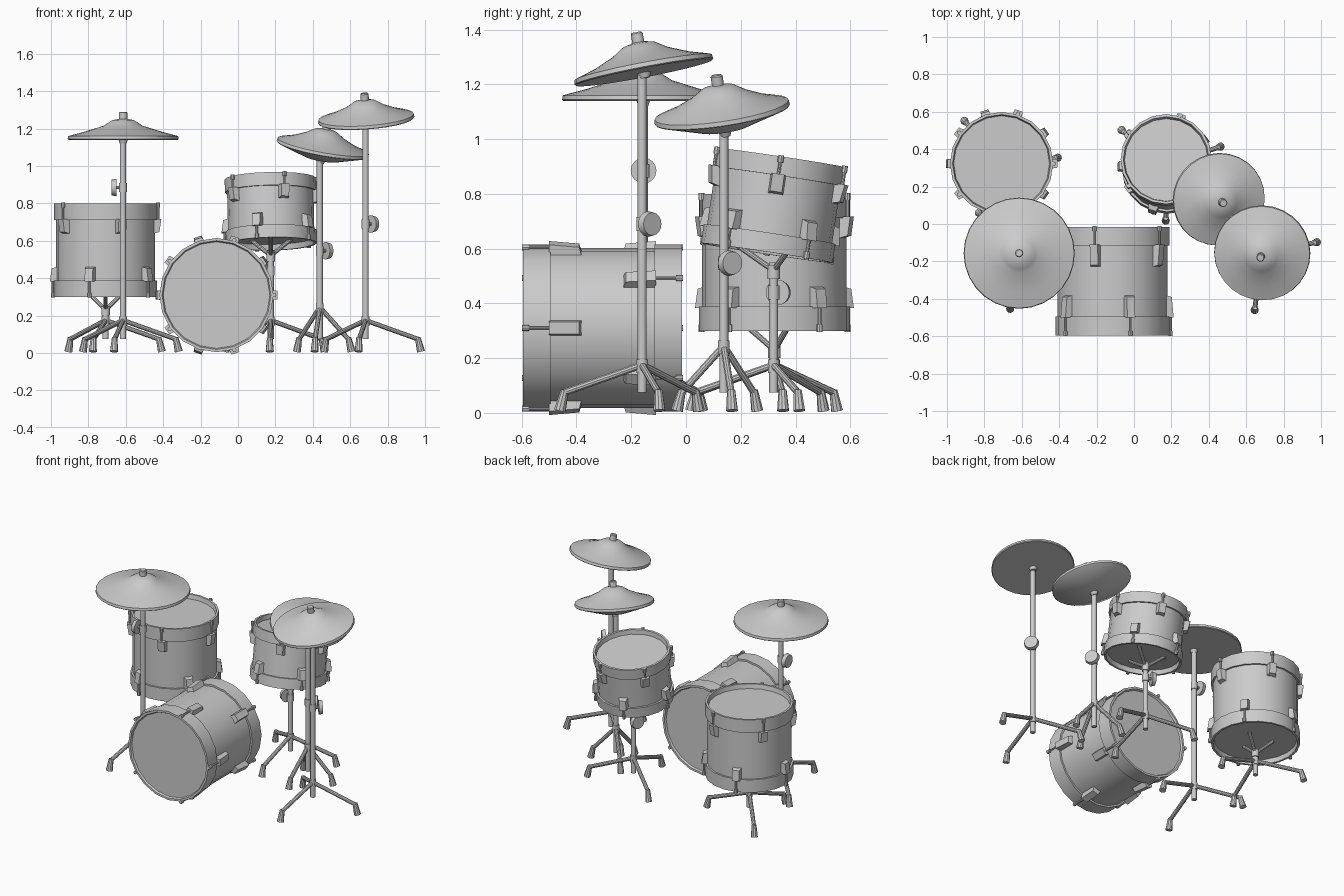
import bpy, bmesh
from math import sin, cos, pi, radians
from mathutils import Matrix, Vector

if "Cube" in bpy.data.objects:
    bpy.data.objects.remove(bpy.data.objects["Cube"])


def finish(bm, name, angle=35):
    bmesh.ops.recalc_face_normals(bm, faces=bm.faces)
    me = bpy.data.meshes.new(name)
    bm.to_mesh(me)
    bm.free()
    ob = bpy.data.objects.new(name, me)
    bpy.context.collection.objects.link(ob)
    bpy.ops.object.select_all(action='DESELECT')
    ob.select_set(True)
    bpy.context.view_layer.objects.active = ob
    bpy.ops.object.shade_smooth_by_angle(angle=radians(angle))
    return ob


def lathe(bm, profile, mat, n):
    """Closed solid of revolution about local z, from (radius, z) points."""
    rings = []
    for r, z in profile:
        rings.append([bm.verts.new(mat @ Vector((r * cos(2 * pi * i / n), r * sin(2 * pi * i / n), z)))
                      for i in range(n)])
    for a, b in zip(rings, rings[1:]):
        for i in range(n):
            j = (i + 1) % n
            bm.faces.new((a[i], a[j], b[j], b[i]))
    bm.faces.new(rings[0])
    bm.faces.new(rings[-1])


def rod(bm, p, q, r1, r2=None, n=10):
    p, q = Vector(p), Vector(q)
    mat = Matrix.Translation(p) @ (q - p).to_track_quat('Z', 'Y').to_matrix().to_4x4()
    lathe(bm, [(r1, 0), (r2 or r1, (q - p).length)], mat, n)


def tilt(loc, normal):
    q = Vector((0, 0, 1)).rotation_difference(Vector(normal).normalized())
    return Matrix.Translation(loc) @ q.to_matrix().to_4x4()


def drum(name, mat, R, h, hoop, recess, lug_len):
    s, c = R - 0.012, h / 2
    # shell with two wide hoops and recessed heads
    bm = bmesh.new()
    lathe(bm, [(R - .02, -c + recess), (R - .014, -c), (R, -c), (R, -c + hoop), (s, -c + hoop),
               (s, c - hoop), (R, c - hoop), (R, c), (R - .014, c), (R - .02, c - recess)], mat, 20)
    finish(bm, name + "_shell")
    # tension lugs, alternating between the two ends
    bm = bmesh.new()
    for k in range(10):
        sgn = 1 if k % 2 == 0 else -1
        m = mat @ Matrix.Rotation(k * pi / 5, 4, 'Z') @ Matrix.Diagonal((1, 1, sgn, 1))
        z1 = c - hoop + 0.005
        z0 = z1 - lug_len
        res = bmesh.ops.create_cube(bm, size=1)['verts']
        for v in res:
            outer, top = v.co.x > 0, v.co.z > 0
            w = 0.022 if outer else 0.029
            v.co = m @ Vector(((R + (.022 if top else .012)) if outer else s - .012,
                               w if v.co.y > 0 else -w,
                               z1 if top else z0 + (.01 if outer else 0)))
        rod(bm, m @ Vector((R + .006, 0, z1 - .01)), m @ Vector((R + .006, 0, c - .004)), .006, n=8)
        rod(bm, m @ Vector((R + .005, 0, c - .022)), m @ Vector((R + .005, 0, c + .004)), .011, n=8)
    finish(bm, name + "_lugs")


def stand(name, x, y, top, hub=.175, reach=.295, turn=0, knob=None, arms=None):
    bm = bmesh.new()
    # pole and collars
    rod(bm, (x, y, .075), (x, y, top), .0165, n=12)
    rod(bm, (x, y, hub - .03), (x, y, hub + .02), .021, n=12)
    # three legs with rubber feet
    for a in (10, 135, 261):
        d = Vector((cos(radians(a + turn)), sin(radians(a + turn)), 0))
        o = Vector((x, y, 0))
        knee = o + d * (reach - .01) + Vector((0, 0, .075))
        rod(bm, o + Vector((0, 0, hub)), knee, .013)
        rod(bm, o + d * (reach + .008) + Vector((0, 0, .008)), knee + Vector((0, 0, .008)), .022, .015)
    # round clamp knob: (direction x, direction y, height)
    if knob:
        d = Vector((knob[0], knob[1], 0)).normalized()
        o = Vector((x, y, knob[2]))
        rod(bm, o, o + d * .04, .009)
        rod(bm, o + d * .035, o + d * .06, .047, .042, n=16)
        rod(bm, o - Vector((0, 0, .025)), o + Vector((0, 0, .025)), .021, n=12)
    # basket arms under a drum: (start z, end z, reach)
    if arms:
        rod(bm, (x, y, arms[0] - .03), (x, y, arms[0] + .02), .023, n=12)
        for a in (30, 150, 270):
            rod(bm, (x, y, arms[0]),
                (x + arms[2] * cos(radians(a)), y + arms[2] * sin(radians(a)), arms[1]), .011)
    finish(bm, name)


def cymbal(name, loc, normal, R, belly=0):
    mat = tilt(loc, normal)
    bm = bmesh.new()
    # dished plate with a raised bell
    under = [(.02, -belly), (.09, -belly * .85), (R * .985, 0)] if belly else [(.02, 0), (R * .985, 0)]
    lathe(bm, under + [(R, .004), (R * .99, .02), (R * .7, .043), (.105, .075), (.085, .088),
                       (.058, .105), (.025, .112)], mat, 28)
    finish(bm, name, 40)
    # top nut and lower collar
    bm = bmesh.new()
    lathe(bm, [(.022, .105), (.022, .145), (.018, .15)], mat, 12)
    lathe(bm, [(.018, -belly - .02), (.026, -belly + .004)], mat, 12)
    finish(bm, name + "_nut")


# drums
drum("bass_drum", Matrix.Translation((-.115, -.305, .31)) @ Matrix.Rotation(pi / 2, 4, 'X'),
     .305, .58, .1, .012, .12)
drum("floor_tom", Matrix.Translation((-.708, .323, .55)), .276, .5, .088, .03, .08)
drum("small_tom", tilt((.175, .321, .758), (-.02, .15, 1)), .243, .352, .07, .03, .075)

# stands
stand("floor_tom_stand", -.708, .323, .24, turn=-4, arms=(.23, .325, .11))
stand("small_tom_stand", .175, .32, .55, turn=8, knob=(-.9, .4, .44), arms=(.52, .625, .15))
stand("left_cymbal_stand", -.615, -.155, 1.15, knob=(-1, 0, .885))
stand("right_cymbal_stand", .682, -.16, 1.25, turn=2, knob=(.75, .6, .69))
stand("middle_cymbal_stand", .437, .138, 1.05, hub=.245, reach=.165, knob=(.8, .5, .547))

# cymbals
cymbal("left_cymbal", (-.614, -.156, 1.14), (0, 0, 1), .297)
cymbal("right_cymbal", (.686, -.153, 1.243), (-.07, -.19, 1), .258)
cymbal("middle_cymbal", (.452, .133, 1.088), (.18, -.15, 1), .25, belly=.06)
